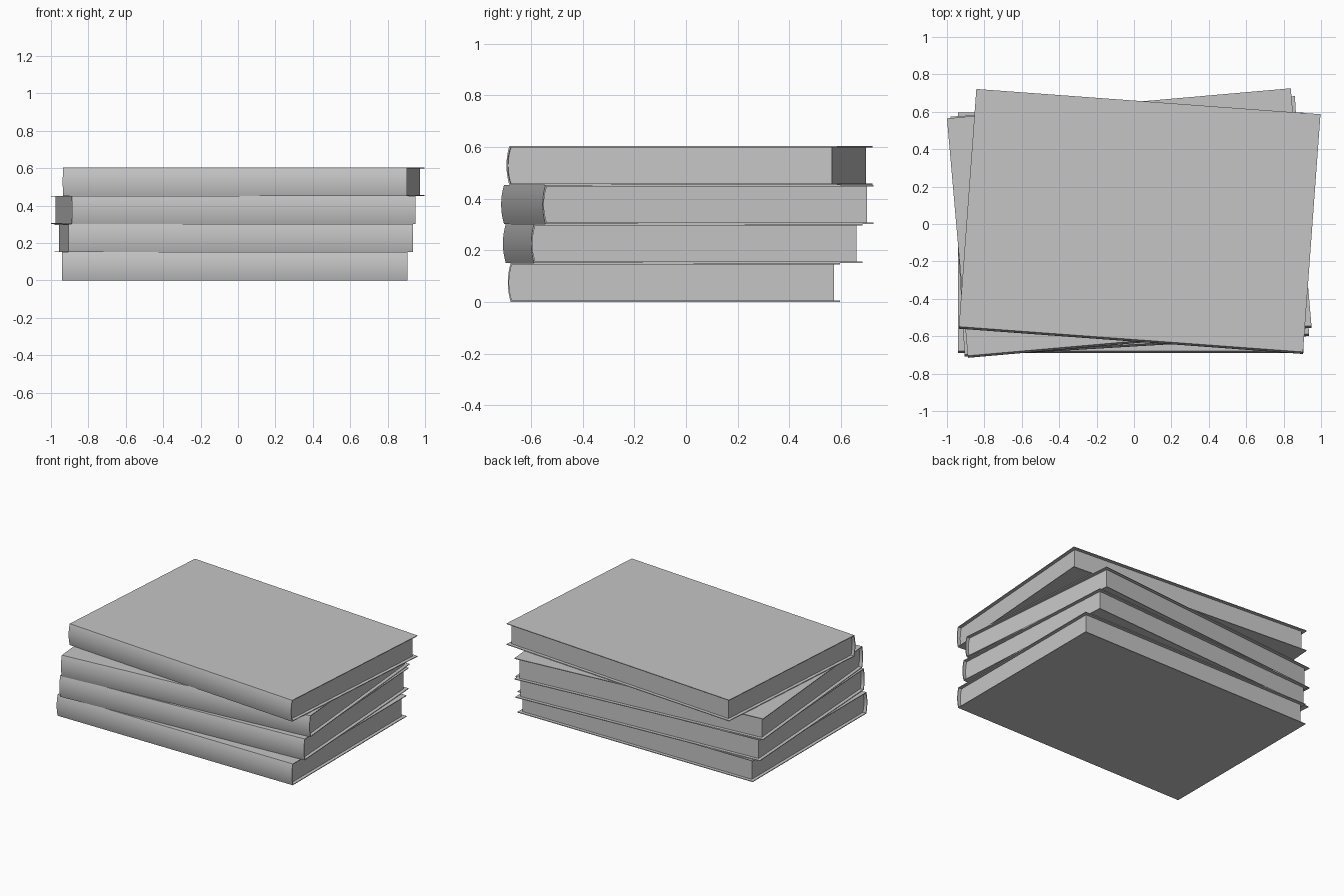
import bpy, bmesh, math

cube = bpy.data.objects.get("Cube")
if cube:
    bpy.data.objects.remove(cube, do_unlink=True)

grey = bpy.data.materials.new("plain grey")
grey.use_nodes = True
grey.diffuse_color = (0.56, 0.56, 0.56, 1)
grey.node_tree.nodes["Principled BSDF"].inputs["Base Color"].default_value = (0.56, 0.56, 0.56, 1)

LENGTH, DEPTH, THICK = 1.845, 1.285, 0.151   # one book
BOARD, BULGE, INSET = 0.005, 0.011, 0.023    # cover thickness, spine curve, page inset
FRONT = -DEPTH / 2 + BULGE                   # where the spine curve meets the boards
BACK = DEPTH / 2
STEPS = 14


def spine_arc(offset, half_height):
    """Spine curve from bottom to top, as (y, z) points."""
    points = []
    for i in range(STEPS + 1):
        t = 2 * i / STEPS - 1
        points.append((FRONT + offset - BULGE * (1 - t * t), THICK / 2 + t * half_height))
    return points


def extrude_profile(name, profile, length, location, angle):
    """Extrude a (y, z) profile along x, centred on the origin."""
    bm = bmesh.new()
    face = bm.faces.new([bm.verts.new((-length / 2, y, z)) for y, z in profile])
    side = bmesh.ops.extrude_face_region(bm, geom=[face])
    moved = [v for v in side["geom"] if isinstance(v, bmesh.types.BMVert)]
    bmesh.ops.translate(bm, verts=moved, vec=(length, 0, 0))
    bmesh.ops.recalc_face_normals(bm, faces=bm.faces)
    mesh = bpy.data.meshes.new(name)
    bm.to_mesh(mesh)
    bm.free()
    mesh.materials.append(grey)
    obj = bpy.data.objects.new(name, mesh)
    bpy.context.collection.objects.link(obj)
    obj.location = location
    obj.rotation_euler.z = math.radians(angle)
    bpy.ops.object.select_all(action="DESELECT")
    obj.select_set(True)
    bpy.context.view_layer.objects.active = obj
    bpy.ops.object.shade_smooth_by_angle(angle=math.radians(30))


# C-shaped cover: outer line up the spine, then the inner line back down
outer = [(BACK, 0)] + spine_arc(0, THICK / 2) + [(BACK, THICK)]
inner_half = THICK / 2 - BOARD
inner = [(BACK, BOARD)] + spine_arc(BOARD, inner_half) + [(BACK, THICK - BOARD)]
cover_profile = outer + inner[::-1]

# Page block, rounded against the spine and set back from the other edges
page_profile = ([(BACK - INSET, BOARD)] + spine_arc(BOARD, inner_half)
                + [(BACK - INSET, THICK - BOARD)])

# Stack from the bottom up: x, y, turn in degrees
books = [
    ("bottom_book", -0.0175, -0.047, 0.0),
    ("lower_middle_book", -0.0225, -0.0125, 3.4),
    ("upper_middle_book", -0.025, 0.005, 5.0),
    ("top_book", 0.03, 0.0135, -4.2),
]
for level, (name, x, y, angle) in enumerate(books):
    place = (x, y, level * THICK)
    extrude_profile(name + "_cover", cover_profile, LENGTH, place, angle)
    extrude_profile(name + "_pages", page_profile, LENGTH - 2 * INSET, place, angle)
